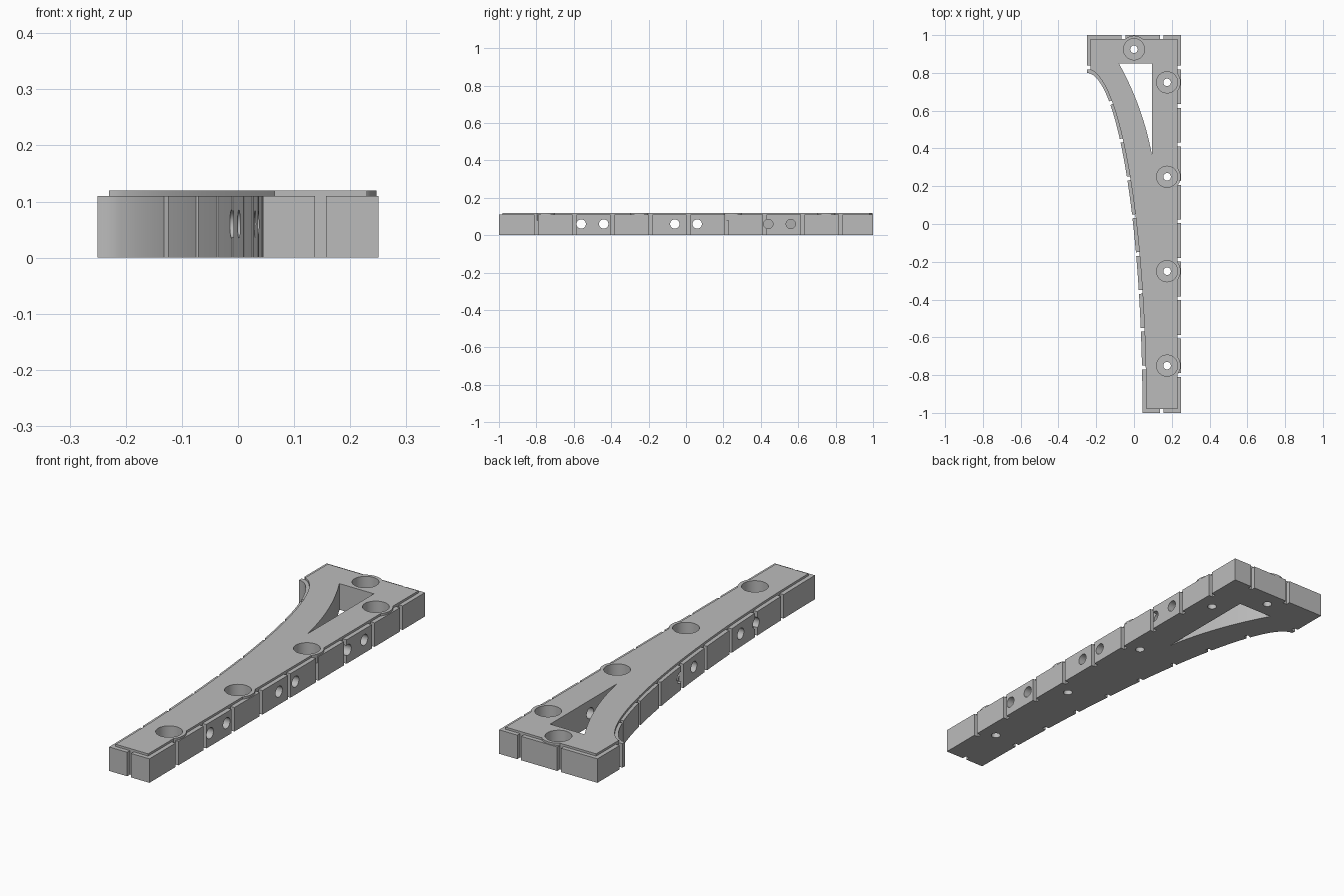
import bpy, bmesh, math
from mathutils import Matrix, Vector

cube = bpy.data.objects.get("Cube")
if cube:
    bpy.data.objects.remove(cube)

grey = bpy.data.materials.new("light grey")
grey.use_nodes = True
colour = (0.5, 0.5, 0.5, 1)
grey.diffuse_color = colour
grey.node_tree.nodes["Principled BSDF"].inputs["Base Color"].default_value = colour

RIM, TOP, INSET = 0.11, 0.12, 0.02


def add_object(name, bm):
    bmesh.ops.recalc_face_normals(bm, faces=bm.faces)
    mesh = bpy.data.meshes.new(name)
    bm.to_mesh(mesh)
    bm.free()
    mesh.materials.append(grey)
    obj = bpy.data.objects.new(name, mesh)
    bpy.context.collection.objects.link(obj)
    return obj


def prism(name, outline, z0, z1):
    bm = bmesh.new()
    base = bm.faces.new([bm.verts.new((x, y, z0)) for x, y in outline])
    wall = bmesh.ops.extrude_face_region(bm, geom=[base])["geom"]
    verts = [v for v in wall if isinstance(v, bmesh.types.BMVert)]
    bmesh.ops.translate(bm, verts=verts, vec=(0, 0, z1 - z0))
    return add_object(name, bm)


def cylinder(name, centre, radius, length, axis="Z", sides=40):
    turn = Matrix.Rotation(math.pi / 2, 4, "Y") if axis == "X" else Matrix()
    bm = bmesh.new()
    bmesh.ops.create_cone(bm, cap_ends=True, segments=sides, radius1=radius,
                          radius2=radius, depth=length,
                          matrix=Matrix.Translation(centre) @ turn)
    return add_object(name, bm)


def combine(target, tool, operation):
    mod = target.modifiers.new("combine", "BOOLEAN")
    mod.operation, mod.solver, mod.object = operation, "EXACT", tool
    bpy.context.view_layer.update()
    graph = bpy.context.evaluated_depsgraph_get()
    mesh = bpy.data.meshes.new_from_object(target.evaluated_get(graph))
    target.modifiers.clear()
    target.data = mesh
    bpy.data.objects.remove(tool)


def curve_point(angle, grow=0.0):
    # Quarter ellipse that forms the concave side
    return (-0.25 + (0.295 + grow) * math.cos(angle),
            -1 + (1.8 + grow) * math.sin(angle))


def outline(inset):
    left, right, back, front = -0.25 + inset, 0.25 - inset, 1 - inset, -1 + inset
    start = math.asin((front + 1) / (1.8 + inset))
    end = math.acos((left + 0.25) / (0.295 + inset))
    steps = 48
    side = [curve_point(start + (end - start) * i / steps, inset)
            for i in range(steps + 1)]
    return side + [(left, back), (right, back), (right, front)]


def groove(point, normal):
    # Vertical slot cut into the rim along the given outward normal
    n = Vector(normal).normalized()
    t = Vector((-n.y, n.x)) * 0.01
    p = Vector(point)
    a, b = p - n * INSET, p + n * 0.03
    combine(body, prism("groove", [a - t, b - t, b + t, a + t], -0.1, 0.2),
            "DIFFERENCE")


# Rim body with vertical grooves
body = prism("bracket_body", outline(0), 0, RIM)
for i in range(9):
    groove((0.25, -0.8 + 0.2035 * i), (1, 0))
for i in range(8):
    angle = math.asin((1.64 - 0.2 * i) / 1.8)
    groove(curve_point(angle), (-math.cos(angle) / 0.295, -math.sin(angle) / 1.8))
groove((-0.25, 0.828), (-1, 0))
groove((0.147, -1), (0, -1))
for x in (-0.056, 0.147):
    groove((x, 1), (0, 1))

# Raised top panel
combine(body, prism("top_panel", outline(INSET), 0.05, TOP), "UNION")

# Screw bosses on the panel edge
screws = [(0.175, y) for y in (-0.75, -0.25, 0.25, 0.75)] + [(0, 0.925)]
for x, y in screws:
    combine(body, cylinder("boss", (x, y, 0.1), 0.072, 0.04), "UNION")

# Counterbored screw holes
for x, y in screws:
    combine(body, cylinder("counterbore", (x, y, 0.14), 0.056, 0.2), "DIFFERENCE")
    combine(body, cylinder("screw_hole", (x, y, 0), 0.02, 0.3, sides=24), "DIFFERENCE")

# Triangular window with one bowed side
a, b, c = Vector((0.095, 0.365)), Vector((0.048, 0.62)), Vector((-0.08, 0.85))
bow = [a * (1 - t) ** 2 + b * 2 * t * (1 - t) + c * t * t
       for t in (i / 16 for i in range(17))]
combine(body, prism("window", bow + [(0.095, 0.85)], -0.1, 0.2), "DIFFERENCE")

# Cross holes: the rear pair stops at the window
for y in (-0.56, -0.44, -0.06, 0.06, 0.44, 0.56):
    start = 0.085 if y > 0.4 else -0.3
    combine(body, cylinder("cross_hole", ((start + 0.3) / 2, y, 0.06), 0.025,
                           0.3 - start, "X", 28), "DIFFERENCE")

bpy.ops.object.select_all(action="DESELECT")
body.select_set(True)
bpy.context.view_layer.objects.active = body
bpy.ops.object.shade_smooth_by_angle(angle=math.radians(30))
